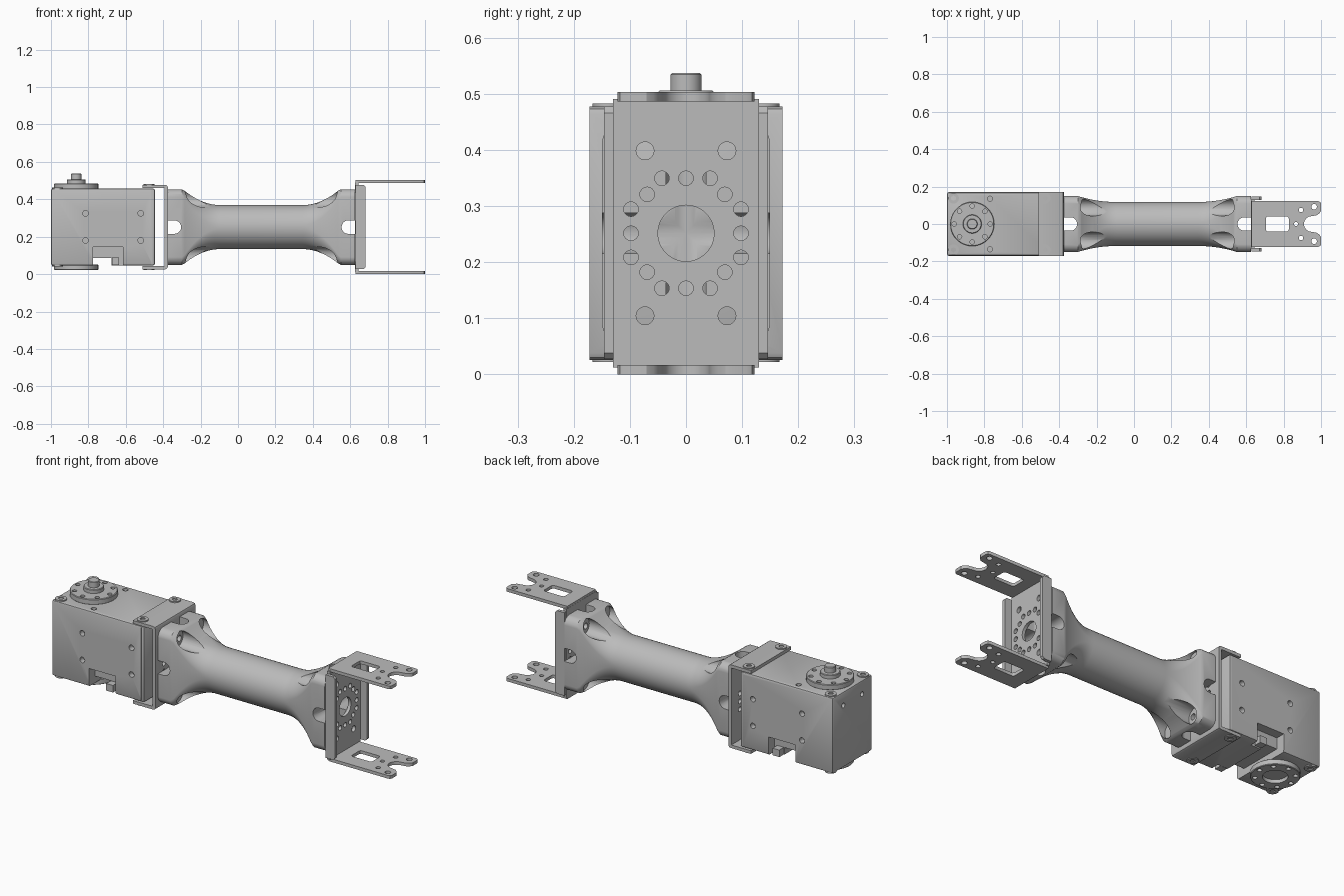
import bpy, bmesh
from math import radians, sin, cos, pi
from mathutils import Matrix, Vector

if "Cube" in bpy.data.objects:
    bpy.data.objects.remove(bpy.data.objects["Cube"])

GREY = bpy.data.materials.new("machined grey")
GREY.use_nodes = True
GREY.diffuse_color = (0.5, 0.5, 0.5, 1)
GREY.node_tree.nodes["Principled BSDF"].inputs["Base Color"].default_value = (0.5, 0.5, 0.5, 1)
MID = 0.2515      # height of the arm axis
SIDES = (-1, 1)


def box(bm, lo, hi):
    lo, hi = Vector(lo), Vector(hi)
    m = Matrix.Translation((lo + hi) / 2) @ Matrix.Diagonal((*(hi - lo), 1))
    bmesh.ops.create_cube(bm, size=1, matrix=m)


def rod(bm, axis, centre, r, length, seg=24):
    turn = {"x": Matrix.Rotation(pi / 2, 4, "Y"),
            "y": Matrix.Rotation(pi / 2, 4, "X"),
            "z": Matrix.Identity(4)}[axis]
    bmesh.ops.create_cone(bm, cap_ends=True, segments=seg, radius1=r, radius2=r,
                          depth=length, matrix=Matrix.Translation(centre) @ turn)


def apply(ob, mod):
    bpy.ops.object.select_all(action="DESELECT")
    bpy.context.view_layer.objects.active = ob
    ob.select_set(True)
    bpy.ops.object.modifier_apply(modifier=mod.name)


def make(name, bm, bevel=0, segments=2):
    bmesh.ops.recalc_face_normals(bm, faces=bm.faces)
    me = bpy.data.meshes.new(name)
    bm.to_mesh(me)
    bm.free()
    me.materials.append(GREY)
    ob = bpy.data.objects.new(name, me)
    bpy.context.collection.objects.link(ob)
    if bevel:
        mod = ob.modifiers.new("bevel", "BEVEL")
        mod.width, mod.segments = bevel, segments
        mod.limit_method, mod.angle_limit = "ANGLE", radians(50)
        apply(ob, mod)
    return ob


def cut(ob, bm):
    tool = make("cutter", bm)
    tool.hide_render = True
    mod = ob.modifiers.new("cut", "BOOLEAN")
    mod.operation, mod.solver, mod.use_self = "DIFFERENCE", "EXACT", True
    mod.object = tool
    apply(ob, mod)
    bpy.data.objects.remove(tool)


def smooth(ob):
    bpy.ops.object.select_all(action="DESELECT")
    bpy.context.view_layer.objects.active = ob
    ob.select_set(True)
    bpy.ops.object.shade_smooth_by_angle(angle=radians(30))


def extrude_outline(name, pts, to_3d, shift):
    bm = bmesh.new()
    face = bm.faces.new([bm.verts.new(to_3d(*p)) for p in pts])
    new = bmesh.ops.extrude_face_region(bm, geom=[face])["geom"]
    bmesh.ops.translate(bm, vec=shift, verts=[v for v in new if isinstance(v, bmesh.types.BMVert)])
    return make(name, bm)


def plate_holes(bm, x):
    # bore, ring of small holes and four screw holes
    rod(bm, "x", (x, 0, MID), 0.05, 0.1, 48)
    ring = [(0.098 * cos(k * pi / 4), 0.098 * sin(k * pi / 4)) for k in range(8)]
    ring += [(sy * a, sz * b) for sy in SIDES for sz in SIDES
             for a, b in ((0.043, 0.098), (0.098, 0.043))]
    for y, z in ring:
        rod(bm, "x", (x, y, MID + z), 0.013, 0.1, 16)
    for sy in SIDES:
        for sz in SIDES:
            rod(bm, "x", (x, sy * 0.073, MID + sz * 0.147), 0.016, 0.1, 16)


# Servo housing
bm = bmesh.new()
box(bm, (-1, -0.17, 0.047), (-0.444, 0.17, 0.457))
servo = make("servo_housing", bm, 0.01)
bm = bmesh.new()
box(bm, (-0.775, -0.3, 0), (-0.675, 0.3, 0.085))
for s in SIDES:
    box(bm, (-0.775, min(s * 0.12, s * 0.3), 0), (-0.615, max(s * 0.12, s * 0.3), 0.145))
    for x in (-0.815, -0.52):
        for z in (0.18, 0.325):
            rod(bm, "y", (x, s * 0.17, z), 0.015, 0.06, 16)
    rod(bm, "x", (-1, s * 0.08, 0.385), 0.013, 0.06, 16)
    rod(bm, "z", (-0.77, s * 0.135, 0.457), 0.014, 0.06, 16)
    # seam before the end cap
    box(bm, (-0.462, min(s * 0.167, s * 0.3), 0), (-0.457, max(s * 0.167, s * 0.3), 0.6))
cut(servo, bm)
bm = bmesh.new()
for s in SIDES:
    box(bm, (-0.675, s * 0.145 - 0.02, 0.05), (-0.635, s * 0.145 + 0.02, 0.088))
smooth(servo)
make("cable_sockets", bm)

# Rotating horns, top and bottom
for name, z, top in (("top_horn", 0.47, True), ("bottom_horn", 0.036, False)):
    bm = bmesh.new()
    rod(bm, "z", (-0.865, 0, z), 0.118, 0.03, 64)
    horn = make(name, bm, 0.003, 1)
    bm = bmesh.new()
    for k in range(8):
        a = k * pi / 4
        rod(bm, "z", (-0.865 + 0.096 * cos(a), 0.096 * sin(a), z), 0.012, 0.06, 16)
    if not top:
        rod(bm, "z", (-0.865, 0, 0.025), 0.06, 0.03, 48)
    cut(horn, bm)
    smooth(horn)
bm = bmesh.new()
rod(bm, "z", (-0.865, 0, 0.492), 0.05, 0.028, 48)
rod(bm, "z", (-0.865, 0, 0.515), 0.028, 0.044, 32)
smooth(make("horn_shaft", bm, 0.003, 1))

# Corner screws of the housing and of its bracket
for x, top, low in ((-0.965, 0.459, 0.045), (-0.475, 0.479, 0.026)):
    for s in SIDES:
        for level, side in ((top, "top"), (low, "bottom")):
            bm = bmesh.new()
            rod(bm, "z", (x, s * 0.138, level), 0.029, 0.008, 24)
            screw = make("screw_" + side, bm)
            bm = bmesh.new()
            rod(bm, "z", (x, s * 0.138, level), 0.014, 0.03, 6)
            cut(screw, bm)
            smooth(screw)

# U bracket between servo and arm
t, c = 0.017, 0.012
x0, x1, z0, z1 = -0.51, -0.375, 0.026, 0.477
outline = [(x0, z0), (x1 - c, z0), (x1 - c / 3, z0 + c / 3), (x1, z0 + c),
           (x1, z1 - c), (x1 - c / 3, z1 - c / 3), (x1 - c, z1), (x0, z1),
           (x0, z1 - t), (x1 - t, z1 - t), (x1 - t, z0 + t), (x0, z0 + t)]
bracket = extrude_outline("servo_bracket", outline, lambda x, z: (x, -0.172, z), (0, 0.344, 0))
bm = bmesh.new()
plate_holes(bm, x1)
cut(bracket, bm)
smooth(bracket)


# Arm: rounded rectangular ends flaring into a round tube
def section(bm, x, a, b, r, n=10):
    loop = []
    for k, (sy, sz) in enumerate(((1, 1), (-1, 1), (-1, -1), (1, -1))):
        for i in range(n):
            g = k * pi / 2 + (i + 0.5) / n * pi / 2
            loop.append(bm.verts.new((x, sy * (a - r) + r * cos(g), MID + sz * (b - r) + r * sin(g))))
    return loop


half = [(0.5, 0.15, 0.202, 0.045), (0.425, 0.15, 0.202, 0.045)]
for i in range(13):
    u = i / 12
    f = (1 - u) ** 2
    half.append((0.41 - 0.19 * u, 0.118 + 0.027 * f, 0.118 + 0.076 * f, 0.118 - 0.07 * f))
stations = [(0.125 - d, *p) for d, *p in half] + [(0.125 + d, *p) for d, *p in reversed(half)]
bm = bmesh.new()
loops = [section(bm, *s) for s in stations]
for p, q in zip(loops, loops[1:]):
    for i in range(len(p)):
        j = (i + 1) % len(p)
        bm.faces.new((p[i], p[j], q[j], q[i]))
bm.faces.new(loops[0])
bm.faces.new(loops[-1])
arm = make("arm", bm)
bm = bmesh.new()
for s in SIDES:
    end = 0.125 + s * 0.5
    inner = 0.125 + s * 0.465
    # crossed slots and a bore in the end
    for axis, w, h in (("y", 0.3, 0.036), ("z", 0.036, 0.3)):
        rod(bm, axis, (inner, 0, MID), 0.036, 0.6, 32)
        xs = sorted((inner, end + s * 0.05))
        box(bm, (xs[0], -w, MID - h), (xs[1], w, MID + h))
    rod(bm, "x", (end, 0, MID), 0.05, 0.13, 48)
    # screw pockets scooped out of the flare, and their holes
    for sy in SIDES:
        for sz in SIDES:
            rod(bm, "x", (0.125 + s * 0.3, sy * 0.088, MID + sz * 0.15), 0.045, 0.25, 32)
            rod(bm, "x", (end, sy * 0.073, MID + sz * 0.147), 0.016, 0.2, 16)
cut(arm, bm)
smooth(arm)

# End bracket: drilled plate with two side flanges
bm = bmesh.new()
box(bm, (0.626, -0.13, 0.012), (0.643, 0.13, 0.491))
plate = make("end_plate", bm)
bm = bmesh.new()
plate_holes(bm, 0.635)
cut(plate, bm)
smooth(plate)
for s, name in ((-1, "right_flange"), (1, "left_flange")):
    pts = [(0.628, 0.027), (0.672, 0.027), (0.683, 0.038),
           (0.683, 0.466), (0.672, 0.477), (0.628, 0.477)]
    extrude_outline(name, pts, lambda x, z: (x, s * 0.129, z), (0, s * 0.017, 0))

# Forked tabs of the end bracket
fork = [(0.627, 0.122), (0.985, 0.122), (0.995, 0.118), (1, 0.108), (1, 0.07),
        (0.992, 0.058), (0.978, 0.047), (0.95, 0.042)]
fork += [(0.95 - 0.042 * sin(a), 0.042 * cos(a)) for a in (pi / 8, pi / 4, 3 * pi / 8)]
fork += [(0.908, 0)]
fork += [(x, -y) for x, y in reversed(fork[:-1])]
for name, z in (("upper_fork", 0.486), ("lower_fork", 0.0)):
    tab = extrude_outline(name, fork, lambda x, y: (x, y, z), (0, 0, 0.017))
    bm = bmesh.new()
    box(bm, (0.705, -0.04, z - 0.1), (0.828, 0.04, z + 0.1))
    bmesh.ops.bevel(bm, geom=[e for e in bm.edges if abs(e.verts[0].co.z - e.verts[1].co.z) > 0.1],
                    offset=0.012, segments=3, affect="EDGES", profile=0.5)
    rod(bm, "z", (0.866, 0, z), 0.011, 0.1, 16)
    for s in SIDES:
        rod(bm, "z", (0.893, s * 0.075, z), 0.012, 0.1, 16)
        rod(bm, "z", (0.963, s * 0.092, z), 0.015, 0.1, 16)
    cut(tab, bm)
    smooth(tab)
